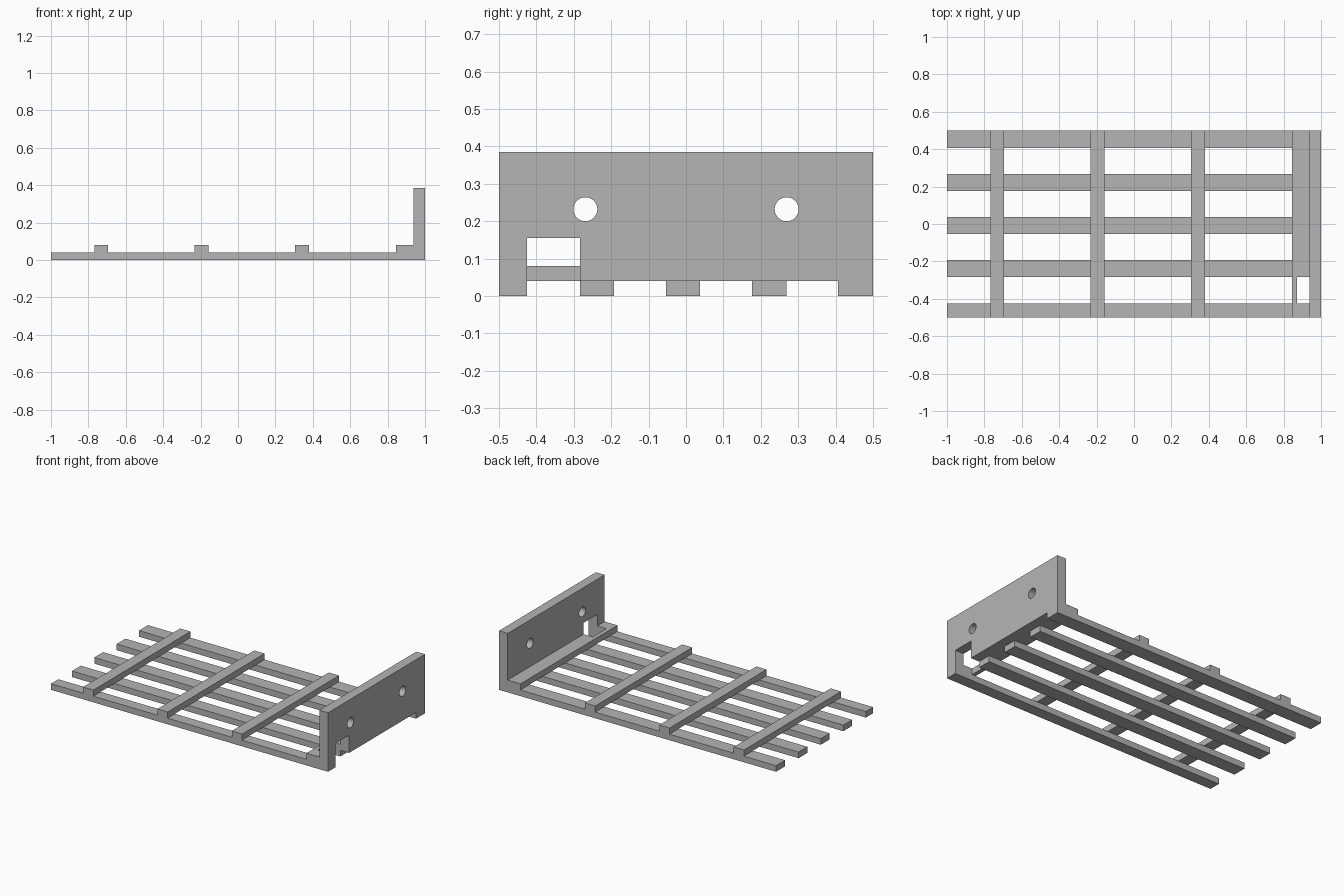
import bpy
import bmesh
import math
from mathutils import Matrix, Vector

cube = bpy.data.objects.get("Cube")
if cube:
    bpy.data.objects.remove(cube, do_unlink=True)

grey = bpy.data.materials.new("plain grey")
grey.use_nodes = True
colour = (0.46, 0.46, 0.46, 1.0)
grey.diffuse_color = colour
grey.node_tree.nodes["Principled BSDF"].inputs["Base Color"].default_value = colour


def make_object(name, bm):
    bmesh.ops.recalc_face_normals(bm, faces=bm.faces)
    mesh = bpy.data.meshes.new(name)
    bm.to_mesh(mesh)
    bm.free()
    mesh.materials.append(grey)
    obj = bpy.data.objects.new(name, mesh)
    bpy.context.collection.objects.link(obj)
    return obj


def prism(name, outline, depth):
    """Extrude a closed outline of 3D points along a vector."""
    bm = bmesh.new()
    face = bm.faces.new([bm.verts.new(p) for p in outline])
    out = bmesh.ops.extrude_face_region(bm, geom=[face], use_keep_orig=True)
    verts = [v for v in out["geom"] if isinstance(v, bmesh.types.BMVert)]
    bmesh.ops.translate(bm, verts=verts, vec=Vector(depth))
    return make_object(name, bm)


def box(name, x, y, z):
    outline = [(x[0], y[0], z[0]), (x[1], y[0], z[0]), (x[1], y[1], z[0]), (x[0], y[1], z[0])]
    return prism(name, outline, (0, 0, z[1] - z[0]))


SLAT = 0.04          # thickness of slats and of the bars above them
BAR_TOP = 0.08
PLATE_X = 0.937      # inner face of the end plate
NOTCH = (-0.425, -0.283)
RIGHT_EDGE = 0.407

# Lengthwise slats
slats = [("front", -0.5, NOTCH[0]), ("front_inner", NOTCH[1], -0.193), ("middle", -0.053, 0.038),
         ("back_inner", 0.177, 0.268), ("back", RIGHT_EDGE, 0.5)]
for label, y0, y1 in slats:
    box(label + "_slat", (-1, PLATE_X), (y0, y1), (0, SLAT))

# Crossbars on top of the slats
for i, x in enumerate((-0.768, -0.232, 0.305)):
    box(f"crossbar_{i + 1}", (x, x + 0.074), (-0.5, 0.5), (SLAT, BAR_TOP))

# Wide end bar with a slot beside the plate
end_outline = [(0.845, -0.5), (PLATE_X, -0.5), (PLATE_X, NOTCH[0]), (0.872, NOTCH[0]),
               (0.872, NOTCH[1]), (PLATE_X, NOTCH[1]), (PLATE_X, 0.5), (0.845, 0.5)]
prism("end_bar", [(x, y, SLAT) for x, y in end_outline], (0, 0, BAR_TOP - SLAT))

# Upright end plate with feet and a notch
plate_outline = [(-0.5, 0), (NOTCH[0], 0), (NOTCH[0], 0.155), (NOTCH[1], 0.155), (NOTCH[1], SLAT),
                 (RIGHT_EDGE, SLAT), (RIGHT_EDGE, 0), (0.5, 0), (0.5, 0.385), (-0.5, 0.385)]
plate = prism("end_plate", [(PLATE_X, y, z) for y, z in plate_outline], (1 - PLATE_X, 0, 0))

# Two round screw holes through the plate
bm = bmesh.new()
for side in (-1, 1):
    place = Matrix.Translation((0.97, side * 0.269, 0.232)) @ Matrix.Rotation(math.pi / 2, 4, "Y")
    bmesh.ops.create_cone(bm, cap_ends=True, segments=48, radius1=0.032, radius2=0.032,
                          depth=0.2, matrix=place)
cutter = make_object("hole_cutter", bm)
cutter.hide_render = True
cut = plate.modifiers.new("screw_holes", "BOOLEAN")
cut.operation = "DIFFERENCE"
cut.solver = "EXACT"
cut.object = cutter

bpy.ops.object.select_all(action="DESELECT")
plate.select_set(True)
bpy.context.view_layer.objects.active = plate
bpy.ops.object.modifier_apply(modifier=cut.name)
bpy.data.objects.remove(cutter, do_unlink=True)
bpy.ops.object.shade_smooth_by_angle(angle=math.radians(30))
